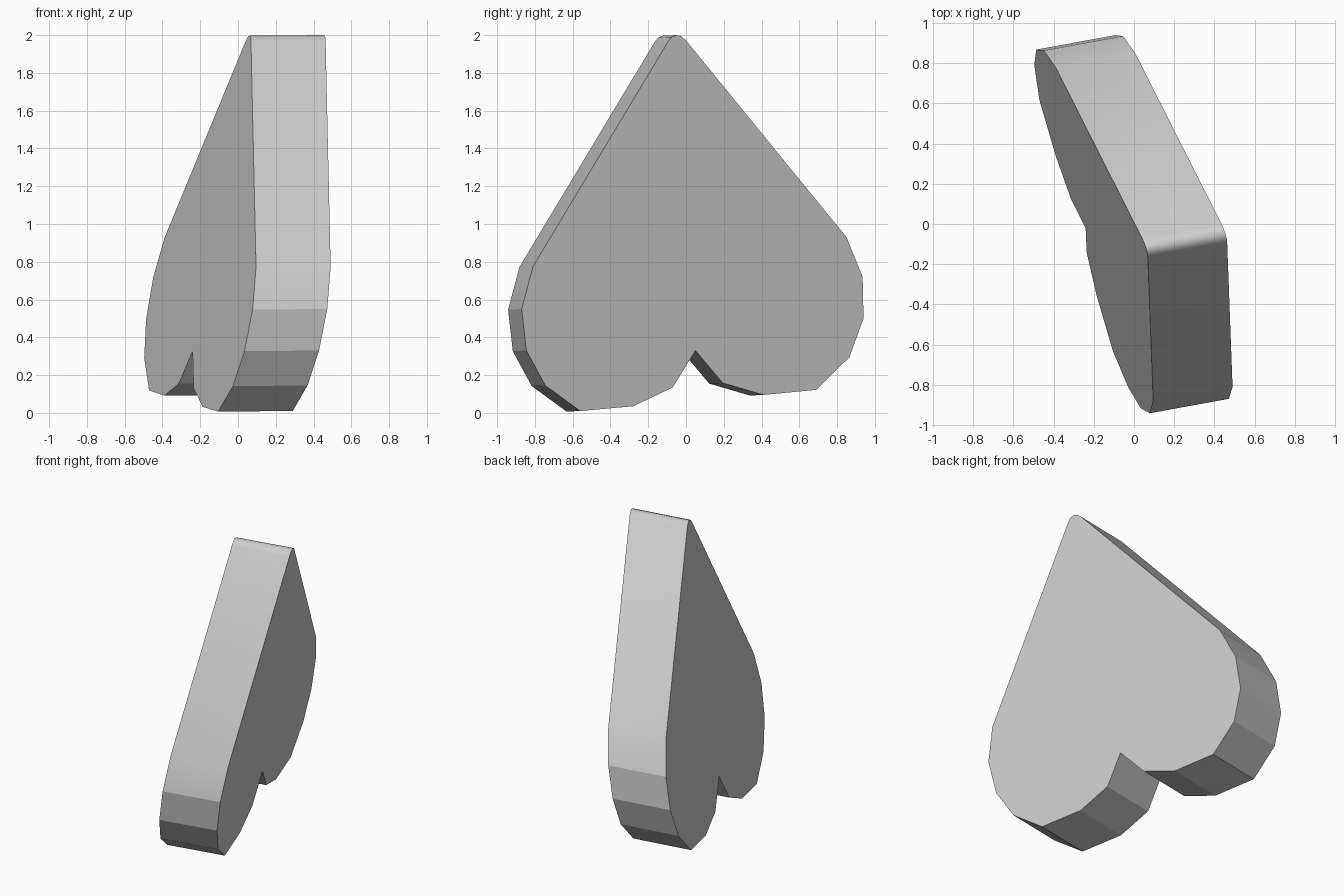
import bpy
import bmesh
from mathutils import Vector

cube = bpy.data.objects.get("Cube")
if cube:
    bpy.data.objects.remove(cube, do_unlink=True)

# Plain grey surface
grey = bpy.data.materials.new("light_grey")
grey.use_nodes = True
grey.diffuse_color = (0.6, 0.6, 0.6, 1)
grey.node_tree.nodes["Principled BSDF"].inputs["Base Color"].default_value = (0.6, 0.6, 0.6, 1)

# Upside-down heart outline as (y, z), from the tip round both lobes
outline = [
    (-0.05, 2.0), (-0.024, 1.994), (0.0, 1.972),
    (0.85, 0.93), (0.935, 0.72), (0.94, 0.50), (0.865, 0.295), (0.69, 0.122),
    (0.41, 0.095), (0.195, 0.158), (0.05, 0.33),
    (-0.07, 0.135), (-0.28, 0.035), (-0.56, 0.01), (-0.745, 0.145),
    (-0.845, 0.33), (-0.87, 0.55), (-0.81, 0.775),
    (-0.095, 1.965), (-0.076, 1.99),
]
sweep = Vector((0.395, 0.072, 0.003))


def leaning_point(y, z):
    """Point of the outline on the tilted right-hand plane."""
    y -= sweep.y
    return Vector((0.06 - 0.307 * (y + 0.12) + 0.162 * (z - 2), y, z - sweep.z))


# Heart face swept sideways into a thick plate
bm = bmesh.new()
face = bm.faces.new([bm.verts.new(leaning_point(y, z)) for y, z in outline])
swept = bmesh.ops.extrude_face_region(bm, geom=[face], use_keep_orig=True)
bmesh.ops.translate(bm, vec=sweep, verts=[v for v in swept["geom"] if isinstance(v, bmesh.types.BMVert)])
bmesh.ops.recalc_face_normals(bm, faces=bm.faces)
bm.normal_update()

# Rounded tip and long sides shade smoothly, rims and lobes stay crisp
for f in bm.faces:
    f.smooth = True
for e in bm.edges:
    rim = any(len(f.verts) > 4 for f in e.link_faces)
    e.smooth = not rim and e.verts[0].co.z > 0.75

mesh = bpy.data.meshes.new("heart_plate")
bm.to_mesh(mesh)
bm.free()
mesh.materials.append(grey)
plate = bpy.data.objects.new("heart_plate", mesh)
bpy.context.scene.collection.objects.link(plate)
